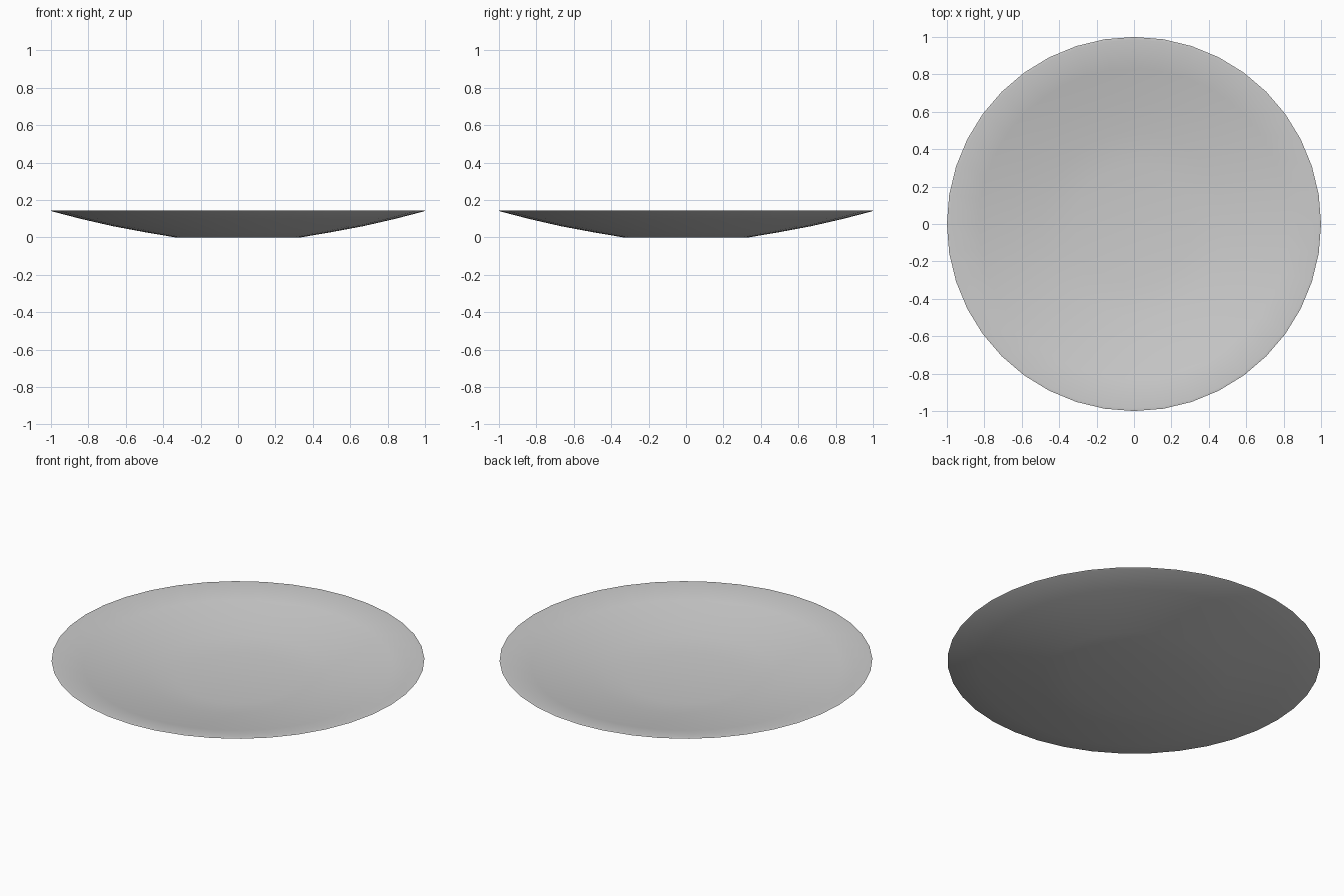
import bpy, bmesh, math

if "Cube" in bpy.data.objects:
    bpy.data.objects.remove(bpy.data.objects["Cube"])

SIDES = 40

# Closed half section (radius, height): underside centre to rim, then inside back to centre
profile = [(0, 0), (0.335, 0), (0.5, 0.028), (0.67, 0.06), (0.84, 0.099), (0.99, 0.138),
           (1.0, 0.143), (0.985, 0.145), (0.83, 0.112), (0.66, 0.08), (0.49, 0.053),
           (0.32, 0.035), (0, 0.035)]

# Plate: the section spun around z
bm = bmesh.new()
verts = [bm.verts.new((r, 0, z)) for r, z in profile]
edges = [bm.edges.new(pair) for pair in zip(verts, verts[1:])]
bmesh.ops.spin(bm, geom=verts + edges, cent=(0, 0, 0), axis=(0, 0, 1),
               angle=math.tau, steps=SIDES, use_merge=True)
bmesh.ops.remove_doubles(bm, verts=bm.verts[:], dist=0.0005)
bmesh.ops.recalc_face_normals(bm, faces=bm.faces[:])
mesh = bpy.data.meshes.new("plate")
bm.to_mesh(mesh)
bm.free()
plate = bpy.data.objects.new("plate", mesh)
bpy.context.collection.objects.link(plate)

# Smooth shading with a crisp rim
bpy.context.view_layer.objects.active = plate
plate.select_set(True)
bpy.ops.object.shade_smooth_by_angle(angle=math.radians(60))
